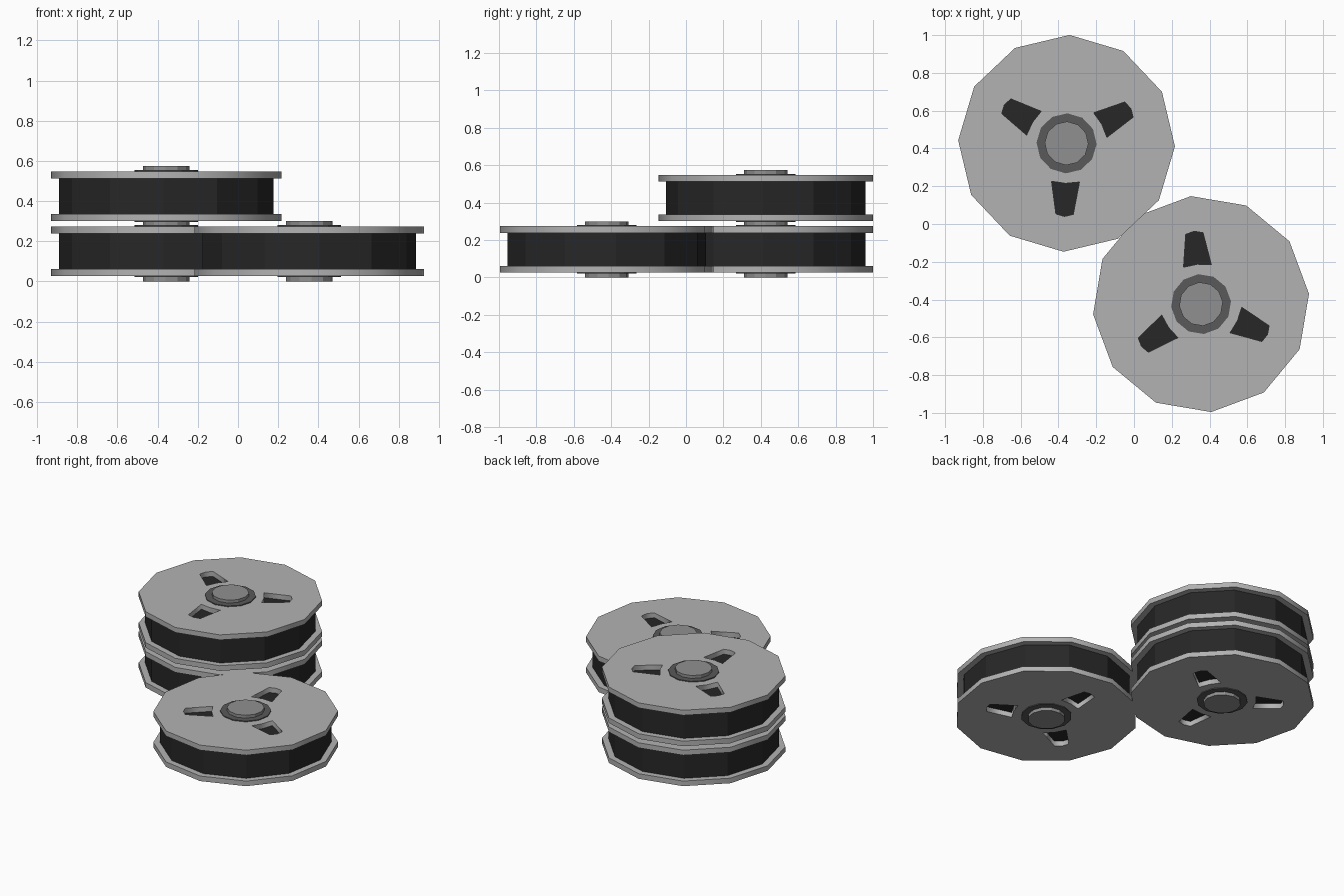
import bpy
from math import sin, cos, radians, tau

if "Cube" in bpy.data.objects:
    bpy.data.objects.remove(bpy.data.objects["Cube"])

SIDES = 12
# half outline of a flange window, as (sideways, outward); mirrored below
WINDOW = [(0, 0.212), (0.074, 0.203), (0.046, 0.375), (0, 0.387)]


def material(name, value):
    m = bpy.data.materials.new(name)
    m.diffuse_color = (value, value, value, 1)
    m.use_nodes = True
    m.node_tree.nodes["Principled BSDF"].inputs["Base Color"].default_value = m.diffuse_color
    return m


FLANGE = material("flange_grey", 0.45)
FILM = material("film_black", 0.02)
RING = material("ring_dark", 0.1)
CAP = material("hub_grey", 0.28)


def drum(name, radius, z0, z1, mat):
    bpy.ops.mesh.primitive_cylinder_add(
        vertices=SIDES, radius=radius, depth=z1 - z0, location=(0, 0, (z0 + z1) / 2))
    ob = bpy.context.object
    ob.name = name
    # first vertex of the primitive is at 90 degrees, which is a multiple of 30
    ob.data.materials.append(mat)
    return ob


def flange(name, z0, z1, slot_angle):
    # filled 2D curve: outer polygon with three window holes
    cu = bpy.data.curves.new(name, 'CURVE')
    cu.dimensions = '2D'
    cu.fill_mode = 'BOTH'
    cu.extrude = (z1 - z0) / 2

    def outline(points):
        sp = cu.splines.new('POLY')
        sp.points.add(len(points) - 1)
        for p, (x, y) in zip(sp.points, points):
            p.co = (x, y, 0, 1)
        sp.use_cyclic_u = True

    outline([(0.574 * cos(i * tau / SIDES), 0.574 * sin(i * tau / SIDES))
             for i in range(SIDES)])
    window = WINDOW + [(-s, r) for s, r in WINDOW[2:0:-1]]
    for k in range(3):
        a = radians(slot_angle + 120 * k)
        outline([(r * cos(a) - s * sin(a), r * sin(a) + s * cos(a)) for s, r in window])
    ob = bpy.data.objects.new(name, cu)
    bpy.context.collection.objects.link(ob)
    ob.location.z = (z0 + z1) / 2
    bpy.ops.object.select_all(action='DESELECT')
    ob.select_set(True)
    bpy.context.view_layer.objects.active = ob
    bpy.ops.object.convert(target='MESH')
    ob = bpy.context.object
    ob.name = name
    ob.data.materials.clear()
    ob.data.materials.append(FLANGE)
    return ob


def reel(name, x, y, z, turn, slot_angle):
    parts = [
        drum(name + "_film", 0.533, 0.061, 0.240, FILM),
        drum(name + "_hub_ring", 0.159, 0.022, 0.280, RING),
        drum(name + "_hub_cap", 0.116, 0.0, 0.300, CAP),
        flange(name + "_lower_flange", 0.027, 0.062, slot_angle),
        flange(name + "_upper_flange", 0.239, 0.274, slot_angle),
    ]
    for ob in parts:
        ob.location.x += x
        ob.location.y += y
        ob.location.z += z
        ob.rotation_euler.z = radians(turn)


# stack of two reels at the back left, single reel at the front right
reel("bottom_reel", -0.357, 0.427, 0, -1.6, -90)
reel("top_reel", -0.357, 0.427, 0.274, -1.6, -90)
reel("front_reel", 0.355, -0.424, 0, 5.4, 90)
